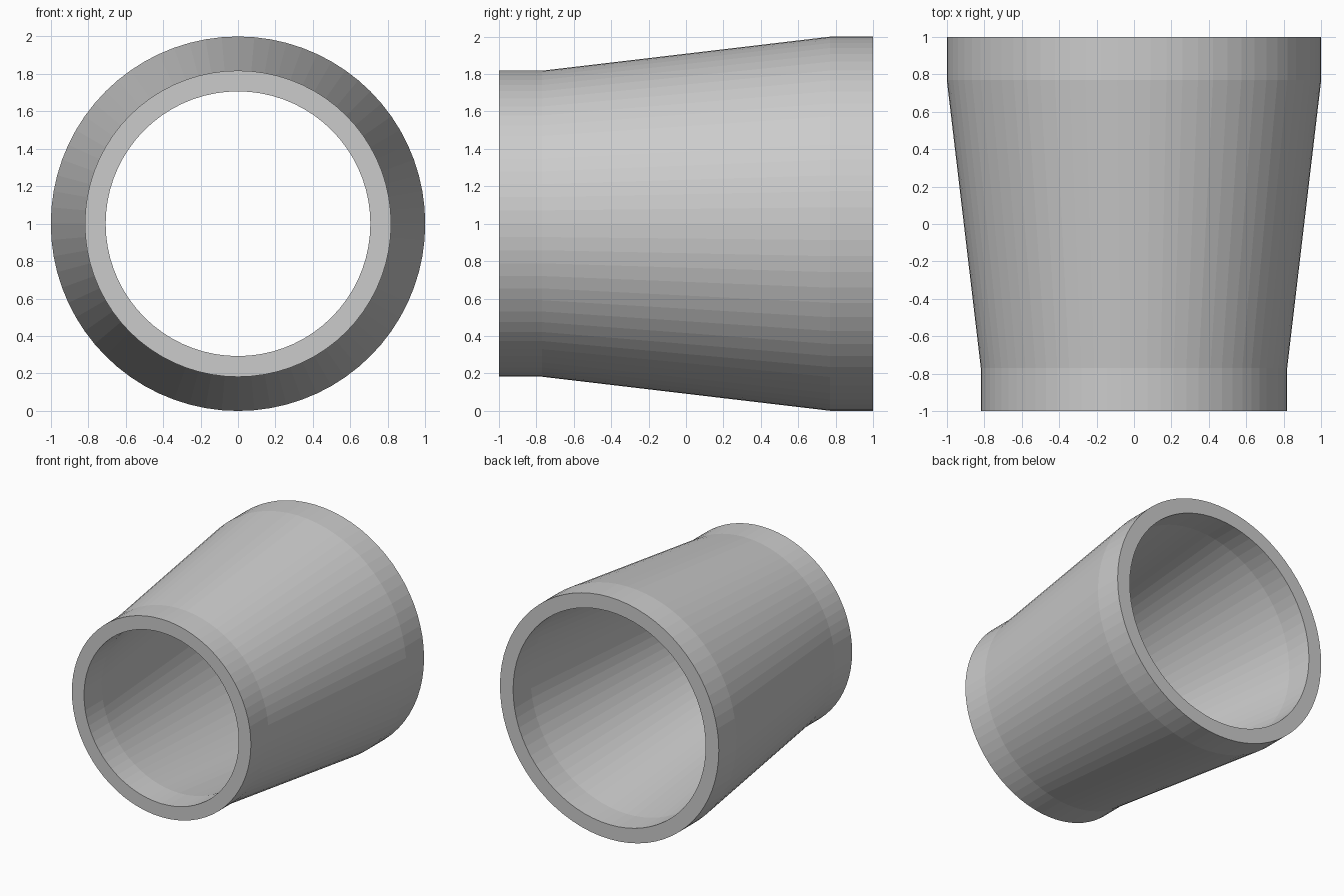
import bpy, bmesh, math

if "Cube" in bpy.data.objects:
    bpy.data.objects.remove(bpy.data.objects["Cube"])

SEGMENTS = 72

# Closed wall section as (radius, y): outer skin front to back, then bore back to front
profile = [(0.818, -1.0), (0.818, -0.77), (1.0, 0.77), (1.0, 1.0),
           (0.88, 1.0), (0.88, 0.77), (0.707, -0.77), (0.707, -1.0)]

# Pipe reducer: section revolved about the y axis at z = 1
bm = bmesh.new()
rings = []
for i in range(SEGMENTS):
    a = 2 * math.pi * i / SEGMENTS
    rings.append([bm.verts.new((r * math.cos(a), y, 1 + r * math.sin(a)))
                  for r, y in profile])
n = len(profile)
for i in range(SEGMENTS):
    p, q = rings[i], rings[(i + 1) % SEGMENTS]
    for j in range(n):
        k = (j + 1) % n
        bm.faces.new((p[j], p[k], q[k], q[j]))
bmesh.ops.recalc_face_normals(bm, faces=bm.faces)

mesh = bpy.data.meshes.new("pipe_reducer")
bm.to_mesh(mesh)
bm.free()
reducer = bpy.data.objects.new("pipe_reducer", mesh)
bpy.context.collection.objects.link(reducer)
